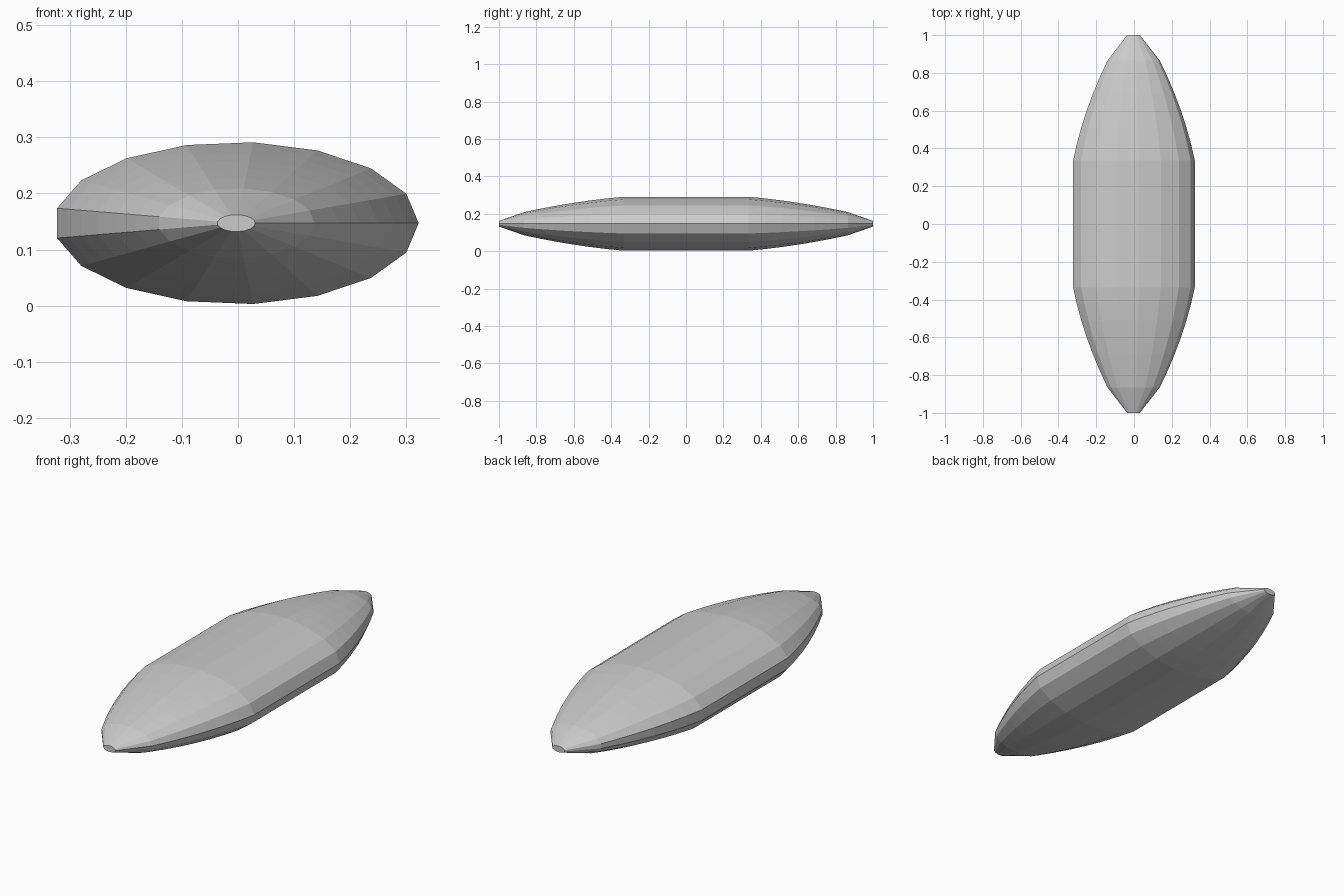
import bpy, bmesh, math

if "Cube" in bpy.data.objects:
    bpy.data.objects.remove(bpy.data.objects["Cube"])

SIDES = 17
RX, RZ = 0.325, 0.1447        # half width and half height at the middle
CX, CZ = -0.003, 0.147

# Half profile (y, relative radius): straight middle, bulged taper, blunt tip
Y0, Y1, S1 = 0.335, 0.865, 0.43
STEPS = 6
half = []
for i in range(STEPS + 1):
    t = i / STEPS
    bulge = 0.24 * t * (1 - t)
    half.append((Y0 + (Y1 - Y0) * t, 1 + (S1 - 1) * t + bulge))
half.append((1.0, 0.104))
profile = [(-y, s) for y, s in reversed(half)] + half

# Elliptical hull lofted through the profile rings
bm = bmesh.new()
rings = []
for y, s in profile:
    rings.append([bm.verts.new((CX + RX * s * math.cos(2 * math.pi * k / SIDES), y,
                                CZ + RZ * s * math.sin(2 * math.pi * k / SIDES)))
                  for k in range(SIDES)])
for a, b in zip(rings, rings[1:]):
    for k in range(SIDES):
        n = (k + 1) % SIDES
        bm.faces.new((a[k], a[n], b[n], b[k]))

# Blunt end caps
bm.faces.new(rings[0])
bm.faces.new(rings[-1])
bmesh.ops.recalc_face_normals(bm, faces=bm.faces)

mesh = bpy.data.meshes.new("tapered_hull")
bm.to_mesh(mesh)
bm.free()
hull = bpy.data.objects.new("tapered_hull", mesh)
bpy.context.collection.objects.link(hull)
